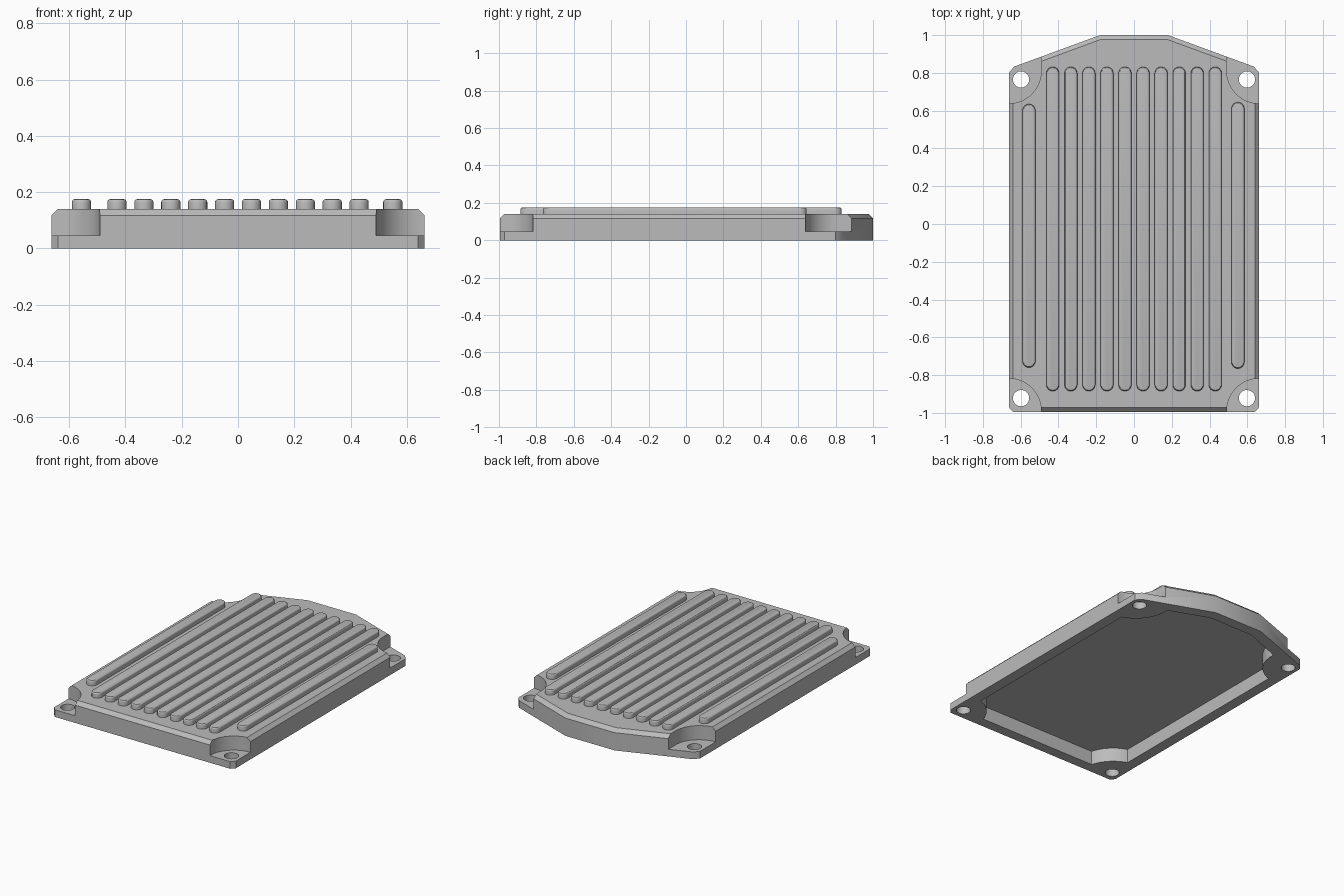
import bpy, bmesh, math
from mathutils import Vector

if "Cube" in bpy.data.objects:
    bpy.data.objects.remove(bpy.data.objects["Cube"])

metal = bpy.data.materials.new("light grey metal")
metal.diffuse_color = (0.5, 0.5, 0.5, 1)
metal.use_nodes = True
metal.node_tree.nodes["Principled BSDF"].inputs["Base Color"].default_value = metal.diffuse_color


def inset(pts, d):
    """Offset a counter-clockwise polygon inwards with mitred corners."""
    out = []
    for i, p in enumerate(pts):
        p = Vector(p)
        a = (p - Vector(pts[i - 1])).normalized()
        b = (Vector(pts[(i + 1) % len(pts)]) - p).normalized()
        na, nb = Vector((-a.y, a.x)), Vector((-b.y, b.x))
        out.append(tuple(p + (na + nb) * d / (1 + na.dot(nb))))
    return out


def loft(name, layers):
    """Solid from stacked (outline, z) layers with equal point counts."""
    bm = bmesh.new()
    rings = [[bm.verts.new((x, y, z)) for x, y in pts] for pts, z in layers]
    n = len(rings[0])
    for lo, hi in zip(rings, rings[1:]):
        for i in range(n):
            j = (i + 1) % n
            bm.faces.new((lo[i], lo[j], hi[j], hi[i]))
    bm.faces.new(rings[0][::-1])
    bm.faces.new(rings[-1])
    bmesh.ops.recalc_face_normals(bm, faces=bm.faces)
    mesh = bpy.data.meshes.new(name)
    bm.to_mesh(mesh)
    bm.free()
    mesh.materials.append(metal)
    ob = bpy.data.objects.new(name, mesh)
    bpy.context.collection.objects.link(ob)
    return ob


def arc(cx, cy, r, a0, a1, n):
    return [(cx + r * math.cos(math.radians(a0 + (a1 - a0) * i / n)),
             cy + r * math.sin(math.radians(a0 + (a1 - a0) * i / n)))
            for i in range(n + 1)]


def cut(target, cutter):
    """Subtract the cutter and remove it."""
    m = target.modifiers.new("cut", 'BOOLEAN')
    m.operation, m.solver, m.object = 'DIFFERENCE', 'EXACT', cutter
    bpy.context.view_layer.objects.active = target
    bpy.ops.object.modifier_apply(modifier=m.name)
    bpy.data.objects.remove(cutter)


def smooth(ob):
    bpy.ops.object.select_all(action='DESELECT')
    ob.select_set(True)
    bpy.context.view_layer.objects.active = ob
    bpy.ops.object.shade_smooth_by_angle(angle=math.radians(30))


def corner_block(cx, cy, sx, sy, r, z0, z1):
    """Quarter-round prism around a corner, running outwards past the edge."""
    pts = arc(0, 0, r, 180, 270, 20)
    pts = pts + [(0.1, -r), (0.1, 0.3), (-r, 0.3)]
    return loft("corner_cutter",
                [([(cx + sx * x, cy + sy * y) for x, y in pts], z) for z in (z0, z1)])


# Cover outline, with clipped corners and a tapered back
half = [(0.64, -0.995), (0.663, -0.97), (0.663, 0.80), (0.635, 0.833), (0.18, 1.0)]
outline = half + [(-x, y) for x, y in reversed(half)]
cover = loft("cover", [(outline, 0), (outline, 0.117), (inset(outline, 0.023), 0.14)])

# Hollow underside, leaving round bosses at the corners
corners = [(sx, sy, sx * 0.663, -0.99 if sy < 0 else 0.81)
           for sx in (-1, 1) for sy in (-1, 1)]
inner = [(0.59, -0.925), (0.59, 0.765), (0.165, 0.928)]
inner = inner + [(-x, y) for x, y in reversed(inner)]
cavity = loft("cavity_cutter", [(inner, -0.05), (inner, 0.093)])
for sx, sy, cx, cy in corners:
    cut(cavity, corner_block(cx, cy, sx, sy, 0.237, -0.1, 0.2))
cut(cover, cavity)

# Corner pockets and screw holes
for sx, sy, cx, cy in corners:
    cut(cover, corner_block(cx, cy, sx, sy, 0.172, 0.047, 0.3))
    ring = arc(sx * 0.598, -0.922 if sy < 0 else 0.765, 0.043, 0, 351, 39)
    cut(cover, loft("hole_cutter", [(ring, -0.1), (ring, 0.3)]))
smooth(cover)


# Cooling fins: capsules with rounded top edges
def fin(name, x, y0, y1, r=0.034):
    def capsule(d):
        q = r - d
        return arc(x, y1 - r, q, 0, 180, 12) + arc(x, y0 + r, q, 180, 360, 12)
    top, f = 0.175, 0.01
    layers = [(capsule(0), 0.135)]
    for k in range(4):
        a = math.radians(30 * k)
        layers.append((capsule(f * (1 - math.cos(a))), top - f * (1 - math.sin(a))))
    smooth(loft(name, layers))


for i in range(10):
    fin(f"fin_{i + 1}", -0.43 + 0.0956 * i, -0.885, 0.832)
fin("side_fin_left", -0.556, -0.76, 0.635)
fin("side_fin_right", 0.55, -0.765, 0.645)
